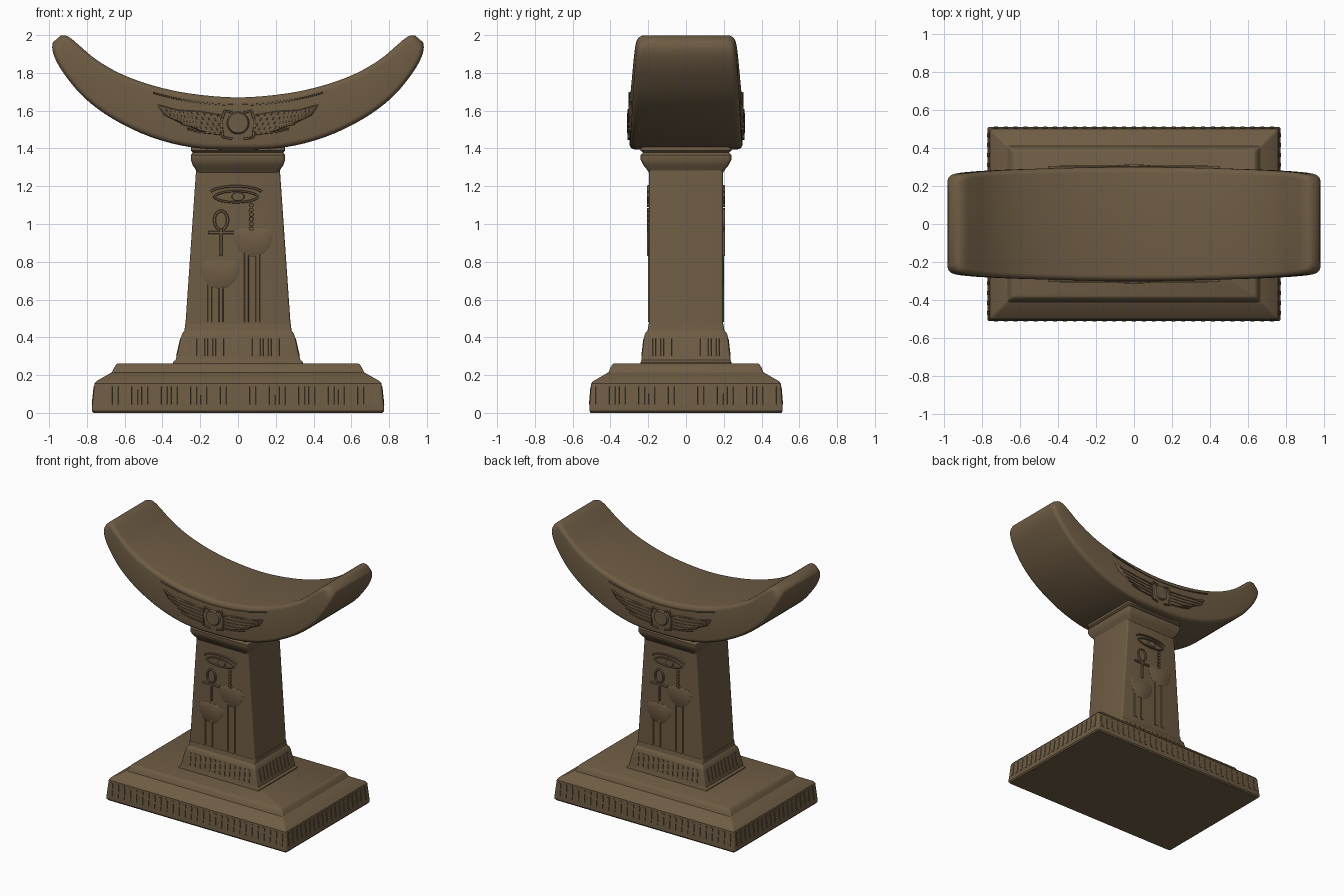
import bpy, bmesh, math
from mathutils import Vector, Matrix

if "Cube" in bpy.data.objects:
    bpy.data.objects.remove(bpy.data.objects["Cube"])

mat = bpy.data.materials.new("brown stone")
mat.diffuse_color = (0.158, 0.108, 0.058, 1)
mat.use_nodes = True
mat.node_tree.nodes["Principled BSDF"].inputs["Base Color"].default_value = mat.diffuse_color


def finish(bm, name, angle=40):
    bmesh.ops.recalc_face_normals(bm, faces=bm.faces)
    me = bpy.data.meshes.new(name)
    bm.to_mesh(me)
    bm.free()
    me.materials.append(mat)
    ob = bpy.data.objects.new(name, me)
    bpy.context.collection.objects.link(ob)
    bpy.ops.object.select_all(action='DESELECT')
    ob.select_set(True)
    bpy.context.view_layer.objects.active = ob
    bpy.ops.object.shade_smooth_by_angle(angle=math.radians(angle))
    return ob


def loft(bm, rings):
    vs = [[bm.verts.new(p) for p in r] for r in rings]
    n = len(vs[0])
    for a, b in zip(vs, vs[1:]):
        for i in range(n):
            bm.faces.new((a[i], a[(i + 1) % n], b[(i + 1) % n], b[i]))
    bm.faces.new(vs[0][::-1])
    bm.faces.new(vs[-1])


def round_rect(hx, hy, r, seg=4):
    pts = []
    for k, (sx, sy) in enumerate(((1, 1), (-1, 1), (-1, -1), (1, -1))):
        for j in range(seg + 1):
            a = math.pi / 2 * (k + j / seg)
            pts.append((sx * (hx - r) + r * math.cos(a), sy * (hy - r) + r * math.sin(a)))
    return pts


def tiers(name, profile, r=0.012):
    """Stacked rounded rectangles given as (half x, half y, z)."""
    bm = bmesh.new()
    loft(bm, [[(x, y, z) for x, y in round_rect(hx, hy, r)] for hx, hy, z in profile])
    return finish(bm, name, 30)


def slab(bm, pts, y0, y1):
    """Raised relief: outline in x,z pushed out from y0 to y1, edges drawn in."""
    c = sum((Vector(p) for p in pts), Vector((0, 0))) / len(pts)
    mid = y1 + (y0 - y1) * 0.4
    rings = [[(p[0], y, p[1]) for p in pts] for y in (y0, mid)]
    inner = [c + (Vector(p) - c) * 0.88 for p in pts]
    loft(bm, rings + [[(p.x, y1, p.y) for p in inner]])


def stroke(bm, pts, w, y0, y1):
    """Carved line following a path of x,z points."""
    rows = []
    for i, p in enumerate(pts):
        t = (Vector(pts[min(i + 1, len(pts) - 1)]) - Vector(pts[max(i - 1, 0)])).normalized()
        n, p = Vector((-t.y, t.x)) * w / 2, Vector(p)
        rows.append([((p + n * s).x, y, (p + n * s).y)
                     for s, y in ((-1, y0), (-0.5, y1), (0.5, y1), (1, y0))])
    loft(bm, rows)


def arc(cx, cz, rx, rz, a0=0, a1=360, n=16):
    return [(cx + rx * math.cos(math.radians(a0 + (a1 - a0) * i / n)),
             cz + rz * math.sin(math.radians(a0 + (a1 - a0) * i / n))) for i in range(n + 1)]


def both_sides(bm, name):
    """Repeat a relief on the back by turning it half a circle."""
    d = bmesh.ops.duplicate(bm, geom=bm.verts[:] + bm.edges[:] + bm.faces[:])
    bmesh.ops.rotate(bm, verts=[g for g in d["geom"] if isinstance(g, bmesh.types.BMVert)],
                     matrix=Matrix.Rotation(math.pi, 3, 'Z'))
    return finish(bm, name)


# stepped base, plinth, pillar and capital
tiers("base", [(.765, .505, 0), (.773, .512, .01), (.773, .512, .03), (.76, .502, .155),
               (.75, .492, .168), (.668, .41, .215), (.655, .4, .24), (.645, .39, .256), (.635, .38, .262)])
tiers("plinth", [(.345, .24, .25), (.345, .24, .268), (.33, .236, .28), (.325, .234, .3), (.302, .222, .40),
                 (.295, .217, .42), (.283, .203, .437), (.28, .198, .47)])
tiers("pillar", [(.281, .196, .43), (.221, .196, 1.3)])
tiers("capital", [(.218, .195, 1.27), (.225, .208, 1.29), (.24, .225, 1.31), (.25, .24, 1.34),
                  (.25, .24, 1.365), (.24, .228, 1.378), (.25, .24, 1.388), (.25, .24, 1.41), (.235, .22, 1.44)], .02)

# curved seat: top x, top z, bottom x, bottom z, half depth
keys = [(0, 1.67, 0, 1.395, .300), (.25, 1.69, .24, 1.405, .298), (.45, 1.733, .46, 1.46, .293),
        (.62, 1.795, .66, 1.555, .287), (.75, 1.87, .81, 1.665, .28), (.84, 1.945, .91, 1.78, .272),
        (.885, 1.983, .963, 1.865, .264), (.915, 1.998, .983, 1.925, .252), (.938, 1.998, .98, 1.962, .225)]
full = [(-a, b, -c, d, e) for a, b, c, d, e in keys[:0:-1]] + keys
sections = []
for i in range(len(full) - 1):
    p = [full[max(0, min(len(full) - 1, i + k))] for k in (-1, 0, 1, 2)]
    for j in range(4):
        t = j / 4
        sections.append([0.5 * (2 * b + (c - a) * t + (2 * a - 5 * b + 4 * c - d) * t * t
                                + (3 * b - a - 3 * c + d) * t ** 3) for a, b, c, d in zip(*p)])
sections.append(full[-1])
bm = bmesh.new()
rings = []
for tx, tz, bx, bz, hw in sections:
    top, bot = Vector((tx, 0, tz)), Vector((bx, 0, bz))
    h = (top - bot).length / 2
    up = (top - bot).normalized()
    r = min(.03, h * .95)
    rings.append([(top + bot) / 2 + up * v + Vector((0, u, 0)) for u, v in round_rect(hw, h, r, 5)])
loft(bm, rings)
finish(bm, "seat", 50)

# winged disc on the seat sides
bm = bmesh.new()
Y0, Y1 = -.28, -.309
slab(bm, arc(0, 1.535, .06, .06, n=20)[:-1], Y0, Y1 - .004)
for s in (-1, 1):
    slab(bm, [(s * x, z) for x, z in ((.06, 1.54), (.11, 1.585), (.2, 1.6), (.32, 1.605), (.43, 1.635),
                                      (.39, 1.575), (.31, 1.535), (.2, 1.49), (.1, 1.465), (.07, 1.49))],
         Y0, Y1 + .004)
    for k in range(5):
        z = 1.475 + k * .025
        stroke(bm, [(s * .08, z), (s * (.2 + k * .01), z + .012), (s * (.27 + k * .03), z + .03)],
               .014, Y0, Y1 - .001)
    stroke(bm, [(s * .03, 1.59), (s * .07, 1.60), (s * .09, 1.54), (s * .08, 1.46), (s * .03, 1.45)],
           .02, Y0, Y1 - .002)
stroke(bm, [(x / 20, 1.63 + .32 * (x / 20) ** 2) for x in range(-9, 10)], .012, Y0, Y1 + .004)
both_sides(bm, "winged_disc_relief")

# carved signs on the pillar
bm = bmesh.new()
Y0, Y1 = -.19, -.206
slab(bm, arc(.0, 1.145, .035, .024)[:-1], Y0, Y1)
stroke(bm, arc(-.01, 1.135, .12, .04, 10, 170), .014, Y0, Y1)
stroke(bm, arc(-.01, 1.15, .12, .035, 190, 350), .014, Y0, Y1)
stroke(bm, arc(-.01, 1.16, .14, .04, 15, 165), .016, Y0, Y1)
stroke(bm, arc(-.09, 1.02, .035, .05, -70, 250), .018, Y0, Y1)
stroke(bm, [(-.16, .955), (-.02, .955)], .022, Y0, Y1)
stroke(bm, [(-.09, .975), (-.09, .83)], .022, Y0, Y1)
for k in range(6):
    slab(bm, arc(.07, 1.1 - k * .025, .013, .011, n=8)[:-1], Y0, Y1)
for cx, cz, foot in ((.08, .96, .075), (-.095, .79, -.12)):
    slab(bm, arc(cx, cz, .105, .135, 180, 360) + [(cx + .06, cz + .018), (cx - .06, cz + .018)], Y0, Y1 + .004)
    for dx in (-.03, .03):
        stroke(bm, [(foot + dx, cz - .11), (foot + dx, .48)], .034, Y0, Y1 + .004)
both_sides(bm, "pillar_relief")

# upright ribs round the base and the plinth
for name, z0, z1, a, b, step in (("base_ribs", .045, .14, (.7715, .511), (.7615, .503), .052),
                                 ("plinth_ribs", .30, .395, (.325, .234), (.303, .2225), .042)):
    bm = bmesh.new()
    for side in range(4):
        w, d = side % 2, 1 - side % 2
        n = int((b[w] - .03) / step)
        rot = Matrix.Rotation(side * math.pi / 2, 3, 'Z')
        for i in range(-n, n + 1):
            x, hw = i * step, step * .3
            rows = [[rot @ Vector((x + u * hw, -(e[d] + o), z)) for u, o in ((-1, -.01), (-.6, .003), (.6, .003), (1, -.01))]
                    for z, e in ((z0, a), (z1, b))]
            loft(bm, rows)
    finish(bm, name)
